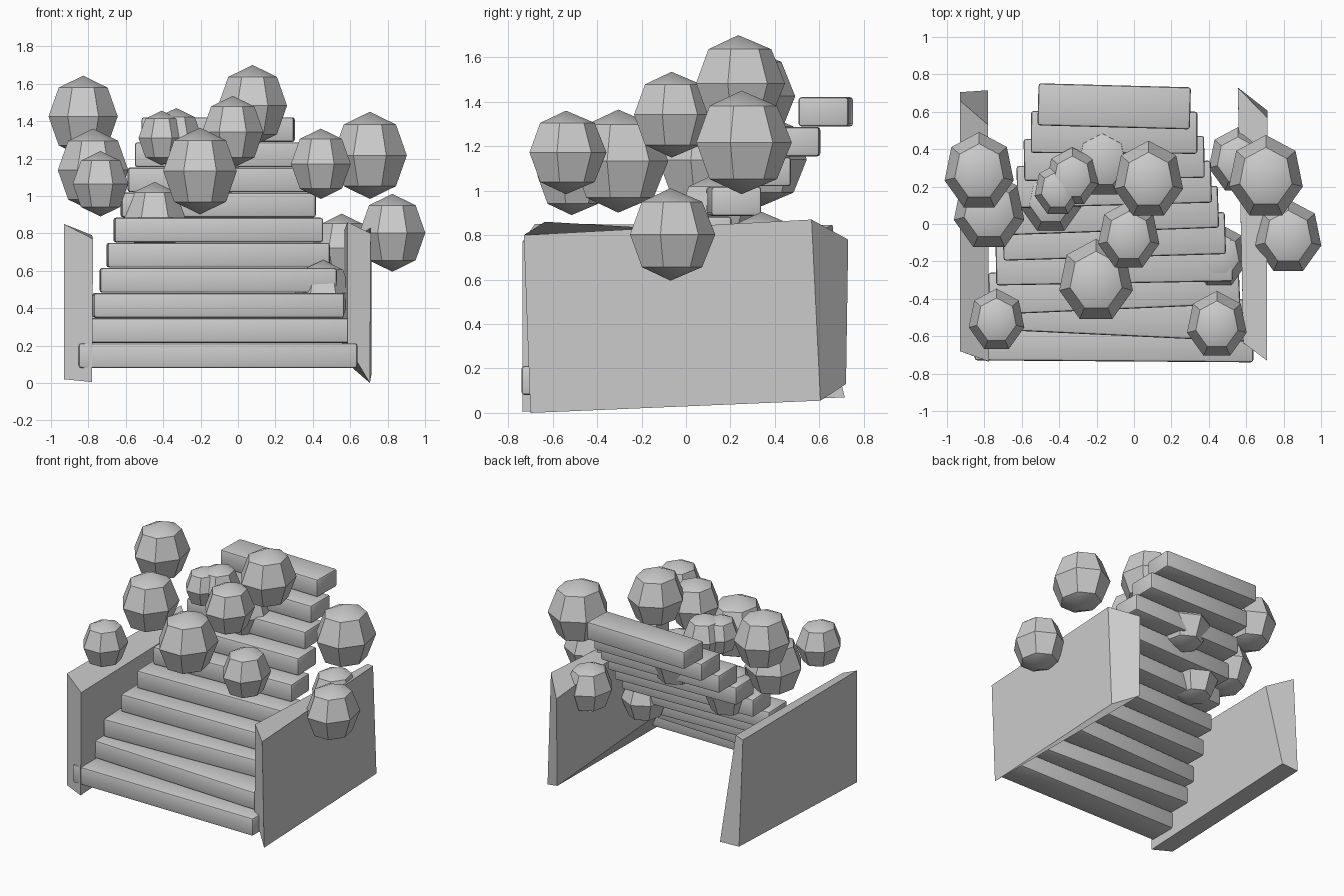
import bpy, bmesh, math
from mathutils import Matrix, Vector

if "Cube" in bpy.data.objects:
    bpy.data.objects.remove(bpy.data.objects["Cube"])

grey = bpy.data.materials.new("plain_grey")
grey.diffuse_color = (0.6, 0.6, 0.6, 1)
grey.use_nodes = True
grey.node_tree.nodes["Principled BSDF"].inputs["Base Color"].default_value = grey.diffuse_color


def add_object(name, bm):
    bmesh.ops.recalc_face_normals(bm, faces=bm.faces)
    mesh = bpy.data.meshes.new(name)
    bm.to_mesh(mesh)
    bm.free()
    mesh.materials.append(grey)
    ob = bpy.data.objects.new(name, mesh)
    bpy.context.collection.objects.link(ob)
    return ob


def smooth(ob):
    bpy.ops.object.select_all(action='DESELECT')
    ob.select_set(True)
    bpy.context.view_layer.objects.active = ob
    bpy.ops.object.shade_smooth_by_angle(angle=math.radians(30))


# Stair treads: narrowing upwards, each slightly twisted
twists = [-0.4, -2.7, 2.5, 1.0, 1.7, 2.0, 1.6, 1.0, -0.3, -1.5]
for i, twist in enumerate(twists):
    bm = bmesh.new()
    bmesh.ops.create_cube(bm, size=1)
    bmesh.ops.scale(bm, vec=(1.49 - 0.075 * i, 0.225, 0.132), verts=bm.verts)
    bmesh.ops.bevel(bm, geom=bm.edges[:], offset=0.014, segments=2,
                    profile=0.5, affect='EDGES')
    bmesh.ops.rotate(bm, matrix=Matrix.Rotation(math.radians(twist), 3, 'Z'),
                     verts=bm.verts)
    ob = add_object(f"step_{i + 1}", bm)
    ob.location = (-0.106, -0.622 + 0.139 * i, 0.146 + 0.1343 * i)
    smooth(ob)


# Side walls: uneven slabs; corners run outer/inner, front/back, bottom/top
def wall(name, corners):
    bm = bmesh.new()
    v = [bm.verts.new(c) for c in corners]
    for f in ((0, 1, 3, 2), (4, 5, 7, 6), (0, 1, 5, 4),
              (2, 3, 7, 6), (0, 2, 6, 4), (1, 3, 7, 5)):
        bm.faces.new([v[k] for k in f])
    smooth(add_object(name, bm))


wall("right_wall", [
    (0.705, -0.70, 0.0), (0.71, -0.73, 0.80), (0.715, 0.605, 0.055), (0.715, 0.565, 0.87),
    (0.585, -0.64, 0.20), (0.585, -0.635, 0.86), (0.555, 0.72, 0.13), (0.555, 0.73, 0.78)])
wall("left_wall", [
    (-0.93, -0.68, 0.02), (-0.93, -0.68, 0.85), (-0.93, 0.705, 0.07), (-0.93, 0.66, 0.845),
    (-0.78, -0.735, 0.005), (-0.775, -0.735, 0.77), (-0.78, 0.715, 0.07), (-0.78, 0.53, 0.79)])

# Foliage balls: seven-sided, squeezed in x (x, y, z, radius)
balls = [
    (0.078, 0.235, 1.483, 0.217), (-0.828, 0.28, 1.425, 0.218),
    (-0.775, 0.07, 1.138, 0.222), (-0.203, -0.305, 1.133, 0.232),
    (0.705, 0.25, 1.217, 0.233), (0.825, -0.07, 0.803, 0.208),
    (-0.735, -0.515, 1.065, 0.175), (0.443, -0.54, 1.172, 0.188),
    (-0.028, -0.065, 1.342, 0.193), (-0.408, 0.182, 1.31, 0.146),
    (-0.33, 0.25, 1.305, 0.165), (-0.17, 0.34, 1.14, 0.21),
    (-0.445, 0.13, 0.885, 0.19), (0.555, 0.34, 0.722, 0.183),
    (0.455, -0.17, 0.48, 0.178),
]
for i, (x, y, z, r) in enumerate(balls):
    bm = bmesh.new()
    bmesh.ops.create_uvsphere(bm, u_segments=7, v_segments=4, radius=r)
    bmesh.ops.scale(bm, vec=(0.87, 0.97, 1), verts=bm.verts)
    ob = add_object(f"foliage_ball_{i + 1}", bm)
    ob.location = (x, y, z)
    smooth(ob)
